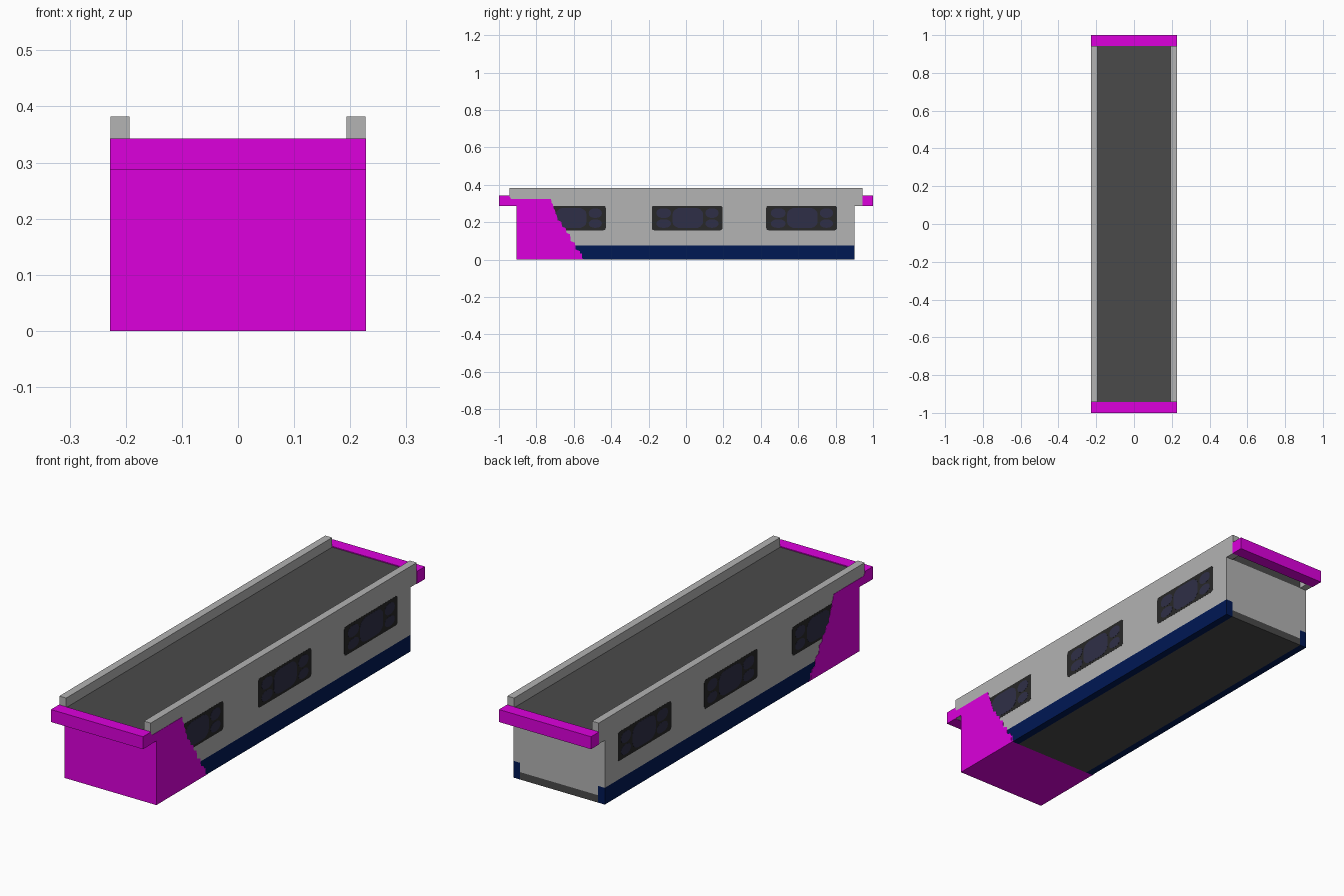
import bpy, bmesh, math

cube = bpy.data.objects.get("Cube")
if cube:
    bpy.data.objects.remove(cube, do_unlink=True)


def srgb(h):
    out = []
    for i in (0, 2, 4):
        c = int(h[i:i + 2], 16) / 255
        out.append(c / 12.92 if c <= 0.04045 else ((c + 0.055) / 1.055) ** 2.4)
    return (*out, 1)


def material(name, h):
    m = bpy.data.materials.new(name)
    m.use_nodes = True
    m.diffuse_color = srgb(h)
    b = m.node_tree.nodes["Principled BSDF"]
    b.inputs["Base Color"].default_value = srgb(h)
    b.inputs["Roughness"].default_value = 0.8
    return m


MAGENTA = material("magenta paint", "DC00DC")
GREY = material("light grey", "B3B3B3")
DARK = material("dark grey", "4A4A4A")
BLUE = material("navy blue", "001854")
FRAME = material("window frame black", "282828")
GLASS = material("tinted glass", "2F2F47")


def slab(name, profile, x0, x1, mat, mirror=False):
    """Extrude a (y, z) outline from x0 to x1, optionally mirrored across x."""
    bm = bmesh.new()
    face = bm.faces.new([bm.verts.new((x0, y, z)) for y, z in profile])
    ext = bmesh.ops.extrude_face_region(bm, geom=[face])
    verts = [v for v in ext["geom"] if isinstance(v, bmesh.types.BMVert)]
    bmesh.ops.translate(bm, vec=(x1 - x0, 0, 0), verts=verts)
    bmesh.ops.recalc_face_normals(bm, faces=bm.faces)
    me = bpy.data.meshes.new(name)
    bm.to_mesh(me)
    bm.free()
    me.materials.append(mat)
    ob = bpy.data.objects.new(name, me)
    bpy.context.collection.objects.link(ob)
    if mirror:
        ob.modifiers.new("Mirror", 'MIRROR').use_mirror_merge = False
    return ob


def rect(y0, y1, z0, z1):
    return [(y0, z0), (y1, z0), (y1, z1), (y0, z1)]


def rounded(y0, y1, z0, z1, ry, rz, n=4):
    pts = []
    corners = [(y1 - ry, z1 - rz), (y0 + ry, z1 - rz), (y0 + ry, z0 + rz), (y1 - ry, z0 + rz)]
    for q, (cy, cz) in enumerate(corners):
        for i in range(n + 1):
            a = (q + i / n) * math.pi / 2
            pts.append((cy + ry * math.cos(a), cz + rz * math.sin(a)))
    return pts


W = 0.2285           # half width
SKIN = 0.227         # outer face of the side walls
IN = 0.193           # inner face of the side walls
END = 0.943          # end of the overhanging roof
BODY = 0.90          # end of the body
FRONT = -0.905       # front face of the nose
NOSE = -0.555        # rear limit of the painted underside

# Side walls with the overhanging parapet on top
slab("side_wall", [(-BODY, 0.075), (BODY, 0.075), (BODY, 0.288), (END, 0.288),
                   (END, 0.382), (-END, 0.382), (-END, 0.288), (-BODY, 0.288)],
     IN, SKIN, GREY, True)

# Navy skirts along the bottom of the sides, running under the nose paint
slab("side_skirt", [(NOSE, 0), (BODY, 0), (BODY, 0.075), (-0.65, 0.075), (-0.65, 0.033), (NOSE, 0.033)],
     IN, SKIN, BLUE, True)

# Roof core with a thin deck reaching the end bars, floor and rear wall
slab("roof_core", rect(-BODY, BODY, 0.288, 0.330), -IN, IN, DARK)
slab("roof_deck", rect(-END, END, 0.330, 0.339), -IN, IN, DARK)
slab("floor_panel", rect(NOSE, BODY, 0, 0.033), -IN, IN, DARK)
slab("rear_wall", rect(BODY - 0.03, BODY, 0.033, 0.288), -IN, IN, GREY)

# Painted nose: underside and front panel
slab("nose_underside", rect(-BODY, NOSE, 0, 0.033), -SKIN, SKIN, MAGENTA)
slab("front_panel", rect(FRONT, -BODY, 0, 0.325), -SKIN, SKIN, MAGENTA)

# Slanted paint on the sides of the nose, with a stepped rear edge
edge = [(-0.722, 0.325)]
path = [(-0.722, 0.325), (-0.690, 0.235), (-0.620, 0.135), (-0.540, 0.0)]
for (ya, za), (yb, zb) in zip(path, path[1:]):
    for i in range(1, 4):
        y, z = ya + (yb - ya) * i / 3, za + (zb - za) * i / 3
        edge += [(edge[-1][0] + 0.004, z + 0.009), (y, z)]
slab("nose_side_paint", edge + [(FRONT, 0), (FRONT, 0.288), (-END, 0.288), (-END, 0.336),
                                (-END + 0.008, 0.325)], SKIN - 0.001, W, MAGENTA, True)

# Bars across both ends
for name, s in (("front_bar", -1), ("rear_bar", 1)):
    slab(name, rect(min(s, s * END), max(s, s * END), 0.287, 0.343), -W, W, MAGENTA)

# Windows: dark frame with a wide centre pane and stacked small panes
for i, c in enumerate((-0.618, 0.006, 0.618)):
    slab(f"window_frame_{i + 1}", rounded(c - 0.189, c + 0.189, 0.157, 0.288, 0.012, 0.012),
         SKIN - 0.001, SKIN + 0.0005, FRAME, True)
    panes = [(-0.078, 0.086, 0.168, 0.277, 0.045, 0.035)]
    for a, b in ((-0.164, -0.086), (0.098, 0.168)):
        panes += [(a, b, 0.170, 0.215, 0.032, 0.021), (a, b, 0.223, 0.274, 0.032, 0.023)]
    for j, (a, b, z0, z1, ry, rz) in enumerate(panes):
        slab(f"window_pane_{i + 1}_{j + 1}", rounded(c + a, c + b, z0, z1, ry, rz),
             SKIN, SKIN + 0.001, GLASS, True)
